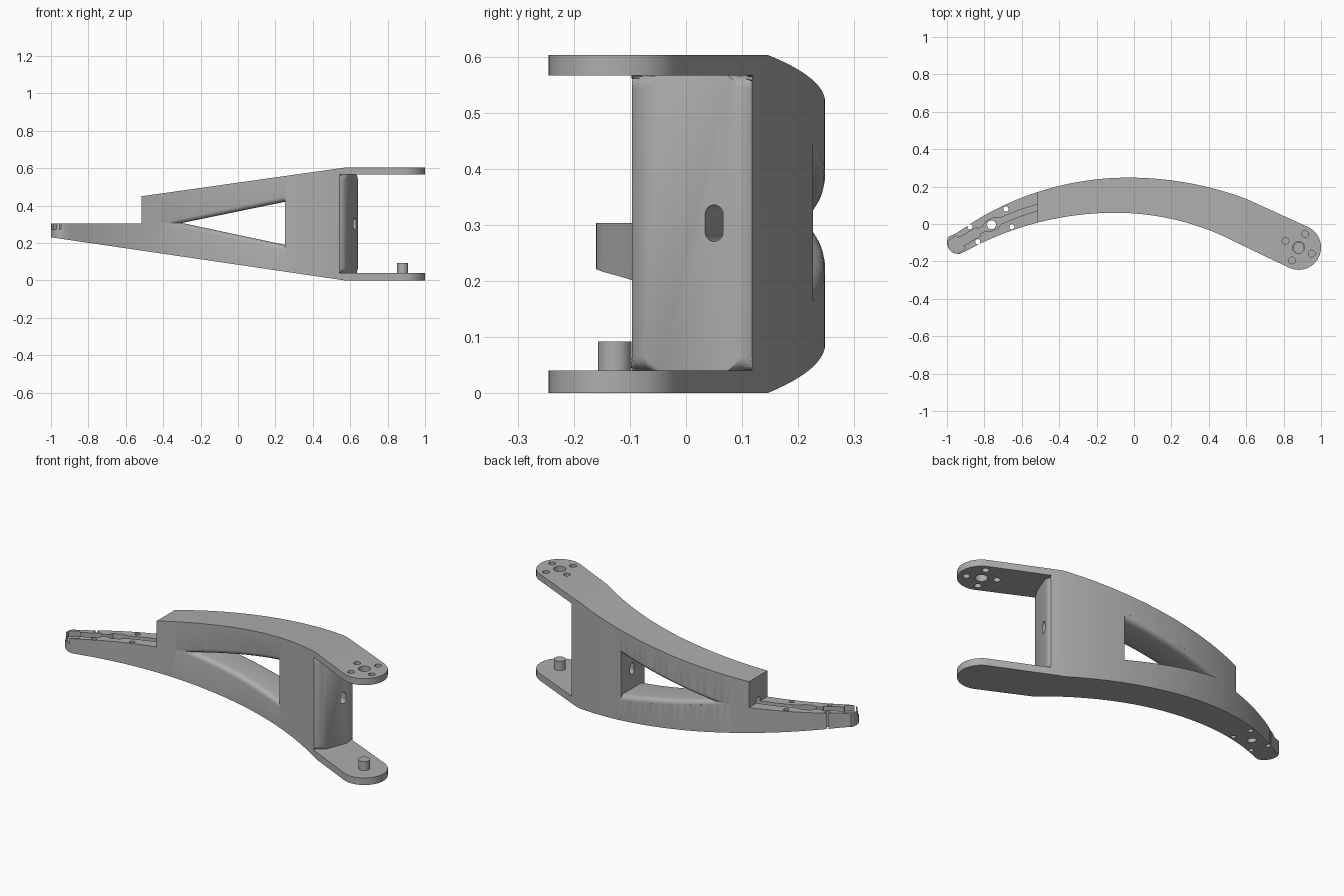
import bpy, bmesh, math

old = bpy.data.objects.get("Cube")
if old:
    bpy.data.objects.remove(old, do_unlink=True)

grey = bpy.data.materials.new("plain grey")
grey.use_nodes = True
grey.diffuse_color = (0.42, 0.42, 0.42, 1)
grey.node_tree.nodes["Principled BSDF"].inputs["Base Color"].default_value = (0.42, 0.42, 0.42, 1)


def make_object(name, bm):
    bmesh.ops.recalc_face_normals(bm, faces=bm.faces)
    mesh = bpy.data.meshes.new(name)
    bm.to_mesh(mesh)
    bm.free()
    mesh.materials.append(grey)
    obj = bpy.data.objects.new(name, mesh)
    bpy.context.collection.objects.link(obj)
    return obj


def loft(name, rings, fillet=0):
    """Closed solid through matching rings; fillet rounds the two cap outlines."""
    bm = bmesh.new()
    loops = [[bm.verts.new(p) for p in ring] for ring in rings]
    n = len(loops[0])
    for a, b in zip(loops, loops[1:]):
        for i in range(n):
            j = (i + 1) % n
            bm.faces.new((a[i], a[j], b[j], b[i]))
    caps = [bm.faces.new(loops[0]), bm.faces.new(loops[-1])]
    if fillet:
        edges = list({e for f in caps for e in f.edges})
        bmesh.ops.bevel(bm, geom=edges, offset=fillet, offset_type='OFFSET', segments=5,
                        profile=0.5, affect='EDGES', clamp_overlap=False)
    return make_object(name, bm)


def prism(name, outline, z0, z1, fillet=0):
    return loft(name, [[(x, y, z) for x, y in outline] for z in (z0, z1)], fillet)


def circle(cx, cy, r, n=24, start=0, end=360):
    closed = end - start == 360
    steps = n if closed else n - 1
    angles = [math.radians(start + (end - start) * i / steps) for i in range(n)]
    return [(cx + r * math.cos(a), cy + r * math.sin(a)) for a in angles]


def apply_boolean(obj, tool, operation):
    mod = obj.modifiers.new("cut", 'BOOLEAN')
    mod.operation = operation
    mod.solver = 'EXACT'
    mod.object = tool
    bpy.ops.object.select_all(action='DESELECT')
    bpy.context.view_layer.objects.active = obj
    obj.select_set(True)
    bpy.ops.object.modifier_apply(modifier=mod.name)
    bpy.data.objects.remove(tool, do_unlink=True)


# Curved edges of the arm as seen in plan
def arc(x, peak_x, peak_y, left_r, right_r):
    r = left_r if x < peak_x else right_r
    return peak_y - r + math.sqrt(r * r - (x - peak_x) ** 2)


def back_edge(x):
    return arc(x, -0.03, 0.248, 1.57, 1.8)


def front_edge(x):
    return arc(x, -0.1, 0.06, 1.66, 1.4)


def middle(x):
    return (back_edge(x) + front_edge(x)) / 2


def span(a, b, n):
    return [a + (b - a) * i / (n - 1) for i in range(n)]


# Arm: plan outline trimmed by the tapering side profile
plan = [(x, back_edge(x)) for x in span(0.6, -0.95, 48)]
plan += circle(-0.94, -0.1, 0.06, 14, 145, 280)
plan += [(x, front_edge(x)) for x in span(-0.9, 0.55, 48)]
plan += circle(0.88, -0.125, 0.12, 28, -116, 64)
arm = prism("arm_link", plan, -0.1, 0.7)

side = [(-1.1, 0.245), (-1.1, 0.303), (-0.515, 0.303), (-0.515, 0.45),
        (0.57, 0.603), (1.1, 0.603), (1.1, 0), (0.57, 0)]
apply_boolean(arm, loft("side_profile", [[(x, y, z) for x, z in side] for y in (-1, 1)]), 'INTERSECT')

# Fork gap between the two end plates, with filleted inner corners
gap = [(0.5, -0.5), (0.5, -0.12), (0.53, -0.1), (0.558, -0.092), (0.577, -0.075),
       (0.588, -0.045), (0.634, 0.075), (0.641, 0.095), (0.641, 0.107), (0.63, 0.13),
       (0.61, 0.3), (1.2, 0.3), (1.2, -0.5)]
apply_boolean(arm, prism("fork_gap", gap, 0.04, 0.566, 0.025), 'DIFFERENCE')


# Triangular window whose sloping edges flare out at both faces
def window_ring(t, y=None):
    r, depth = 0.028, min(t, 1 - t) * 0.18
    k = max(0, min(r, r - depth))
    d = r - math.sqrt(r * r - k * k)
    tip = -0.3 - 4 * d
    xs = span(tip, 0.25, 16)

    def point(x, rise):
        depth_y = front_edge(x) + t * (back_edge(x) - front_edge(x)) if y is None else y
        return (x, depth_y, 0.307 + rise * (x - tip) / (0.25 - tip))

    return [point(x, 0.113 + d) for x in xs] + [point(x, -0.117 - d) for x in reversed(xs[1:])]


rings = [window_ring(0, -0.6)]
rings += [window_ring(t) for t in (0, 0.01, 0.03, 0.06, 0.1, 0.16, 0.84, 0.9, 0.94, 0.97, 0.99, 1)]
rings += [window_ring(1, 0.6)]
apply_boolean(arm, loft("window", rings), 'DIFFERENCE')

# Cable slot through the fork wall
slot = circle(0, 0.318, 0.0175, 12, 0, 180) + circle(0, 0.288, 0.0175, 12, 180, 360)
slot_rings = [[(x, y + u, z) for u, z in slot] for x, y in ((0.2, 0.135), (0.8, 0.015))]
apply_boolean(arm, loft("cable_slot", slot_rings), 'DIFFERENCE')

# Cable channel along the tray, widening into a connector pocket and a hub
widths = [(-1.03, 0.022), (-0.975, 0.022), (-0.974, 0.042), (-0.925, 0.042), (-0.924, 0.025),
          (-0.83, 0.025), (-0.829, 0.014), (-0.8, 0.014), (-0.78, 0.03), (-0.74, 0.03),
          (-0.71, 0.016), (-0.6, 0.016), (-0.5, 0.016), (-0.4, 0.016), (-0.28, 0.016)]


def offset(x, w):
    slope = (middle(x + 0.01) - middle(x - 0.01)) / 0.02
    length = math.hypot(1, slope)
    return (x - w * slope / length, middle(x) + w / length)


channel = [offset(x, w) for x, w in widths] + [offset(x, -w) for x, w in reversed(widths)]
apply_boolean(arm, prism("cable_channel", channel, 0.272, 0.33), 'DIFFERENCE')

# Screw holes: tray holes go right through, fork holes only through the upper plate
tray_holes = [(-0.685, 0.08, 0.014), (-0.653, -0.015, 0.014), (-0.877, -0.015, 0.014),
              (-0.835, -0.095, 0.014), (-0.762, -0.004, 0.024)]
fork_holes = [(0.915, -0.053, 0.018), (0.95, -0.158, 0.018), (0.845, -0.195, 0.018),
              (0.81, -0.09, 0.018), (0.88, -0.125, 0.032)]
for holes, z0, z1 in ((tray_holes, -0.1, 0.4), (fork_holes, 0.5, 0.7)):
    for x, y, r in holes:
        apply_boolean(arm, prism("hole", circle(x, y, r), z0, z1), 'DIFFERENCE')

# Pivot pin on the lower plate
pin = prism("pivot_pin", circle(0.88, -0.127, 0.03, 32), 0.03, 0.092)

for obj in (arm, pin):
    bpy.ops.object.select_all(action='DESELECT')
    bpy.context.view_layer.objects.active = obj
    obj.select_set(True)
    bpy.ops.object.shade_smooth_by_angle(angle=math.radians(30))
